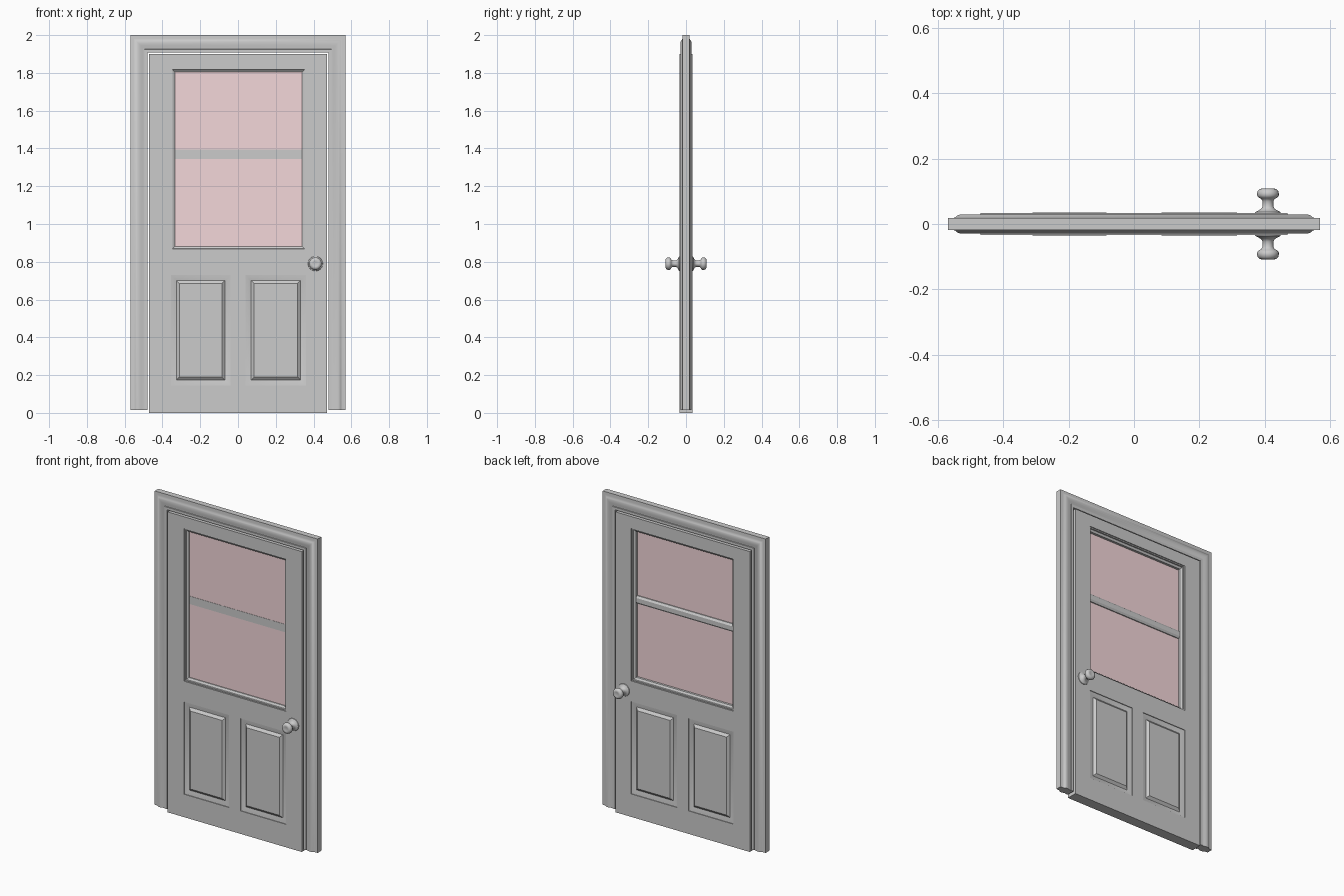
import bpy, bmesh, math
from mathutils import Vector

if "Cube" in bpy.data.objects:
    bpy.data.objects.remove(bpy.data.objects["Cube"])


def finish(name, bm, smooth=None):
    bmesh.ops.recalc_face_normals(bm, faces=bm.faces)
    me = bpy.data.meshes.new(name)
    bm.to_mesh(me)
    bm.free()
    ob = bpy.data.objects.new(name, me)
    bpy.context.collection.objects.link(ob)
    if smooth:
        bpy.ops.object.select_all(action='DESELECT')
        ob.select_set(True)
        bpy.context.view_layer.objects.active = ob
        bpy.ops.object.shade_smooth_by_angle(angle=math.radians(smooth))
    return ob


def skin(bm, loops, close_path, close_loop=True):
    """Join successive vertex loops with quads."""
    rows = [[bm.verts.new(p) for p in lp] for lp in loops]
    n = len(rows[0])
    for i in range(len(rows) if close_path else len(rows) - 1):
        a, b = rows[i], rows[(i + 1) % len(rows)]
        for j in range(n if close_loop else n - 1):
            k = (j + 1) % n
            bm.faces.new((a[j], a[k], b[k], b[j]))
    return rows


def rect_loop(x0, x1, z0, z1, inset, y):
    return [(x0 + inset, y, z0 + inset), (x1 - inset, y, z0 + inset),
            (x1 - inset, y, z1 - inset), (x0 + inset, y, z1 - inset)]


def box(name, x0, x1, y0, y1, z0, z1):
    bm = bmesh.new()
    rows = skin(bm, [rect_loop(x0, x1, z0, z1, 0, y) for y in (y0, y1)], False)
    for r in rows:
        bm.faces.new(r)
    return finish(name, bm)


# Door casing: moulded section swept up, across and down with mitred corners
half = [(0, .018), (.018, .019), (.024, .021), (.029, .026), (.036, .0285),
        (.046, .0285), (.056, .0265), (.066, .0235), (.074, .0225),
        (.075, .027), (.092, .027)]
section = half + [(t, -y) for t, y in reversed(half)]
bm = bmesh.new()
W, H = .57, 2.0
path = [lambda t: (-W + t, .015), lambda t: (-W + t, H - t),
        lambda t: (W - t, H - t), lambda t: (W - t, .015)]
rows = skin(bm, [[(f(t)[0], y, f(t)[1]) for t, y in section] for f in path], False)
bm.faces.new(rows[0])
bm.faces.new(rows[-1])
finish("door_casing", bm, 30)

# Door leaf: one slab with openings for the window and the two panels
D = .0335
xs = [-.47, -.355, -.04, .04, .36, .47]
zs = [0, .145, .73, .86, 1.825, 1.9]
holes = {(1, 1), (3, 1), (1, 3), (2, 3), (3, 3)}
bm = bmesh.new()
grid = [[bm.verts.new((x, -D, z)) for z in zs] for x in xs]
for i in range(5):
    for j in range(5):
        if (i, j) not in holes:
            bm.faces.new((grid[i][j], grid[i + 1][j], grid[i + 1][j + 1], grid[i][j + 1]))
bmesh.ops.delete(bm, geom=[v for v in bm.verts if not v.link_faces], context='VERTS')
ext = bmesh.ops.extrude_face_region(bm, geom=bm.faces[:], use_keep_orig=True)
bmesh.ops.translate(bm, vec=(0, 2 * D, 0),
                    verts=[g for g in ext['geom'] if isinstance(g, bmesh.types.BMVert)])
finish("door_leaf", bm)

# Raised lower panels, moulded on both faces
panel_steps = [(0, .029), (.012, .027), (.022, .024), (.03, .0225), (.046, .0355)]
for name, x0, x1 in (("left_panel", -.355, -.04), ("right_panel", .04, .36)):
    prof = [(i, -y) for i, y in reversed(panel_steps)] + panel_steps
    bm = bmesh.new()
    rows = skin(bm, [rect_loop(x0, x1, .145, .73, i, y) for i, y in prof], False)
    bm.faces.new(rows[0])
    bm.faces.new(rows[-1])
    finish(name, bm, 25)

# Stepped window moulding
steps = [(0, .028), (.007, .028), (.009, .022), (.018, .017), (.021, .014)]
prof = [(i, -y) for i, y in reversed(steps)] + steps
bm = bmesh.new()
skin(bm, [rect_loop(-.355, .36, .86, 1.825, i, y) for i, y in prof], True)
finish("window_moulding", bm)

# Glass panes and the bar between them
glass_mat = bpy.data.materials.new("pink_glass")
glass_mat.diffuse_color = (.9, .68, .7, 1)
glass_mat.use_nodes = True
glass_mat.node_tree.nodes["Principled BSDF"].inputs["Base Color"].default_value = glass_mat.diffuse_color
for name, z0, z1 in (("lower_glass", .875, 1.35), ("upper_glass", 1.39, 1.81)):
    box(name, -.34, .345, -.008, .0, z0, z1).data.materials.append(glass_mat)
bm = bmesh.new()
bar = [(1.345, -.0095), (1.395, -.0095), (1.395, .006), (1.383, .014),
       (1.357, .014), (1.345, .006)]
skin(bm, [[(x, y, z) for z, y in bar] for x in (-.338, .343)], False)
finish("window_bar", bm)

# Turned knobs on both faces
knob = [(.04, .032), (.038, .037), (.03, .041), (.021, .046), (.0165, .054),
        (.0165, .07), (.021, .077), (.029, .081), (.033, .087), (.0335, .094),
        (.031, .102), (.025, .107), (.017, .109), (.013, .1075), (.0, .1085)]
for name, s in (("front_knob", -1), ("back_knob", 1)):
    bm = bmesh.new()
    n = 24
    loops = [[(.41 + r * math.cos(2 * math.pi * k / n), s * y,
               .79 + r * math.sin(2 * math.pi * k / n)) for k in range(n)] for r, y in knob]
    skin(bm, loops, False)
    bmesh.ops.remove_doubles(bm, verts=bm.verts, dist=1e-5)
    finish(name, bm, 40)
